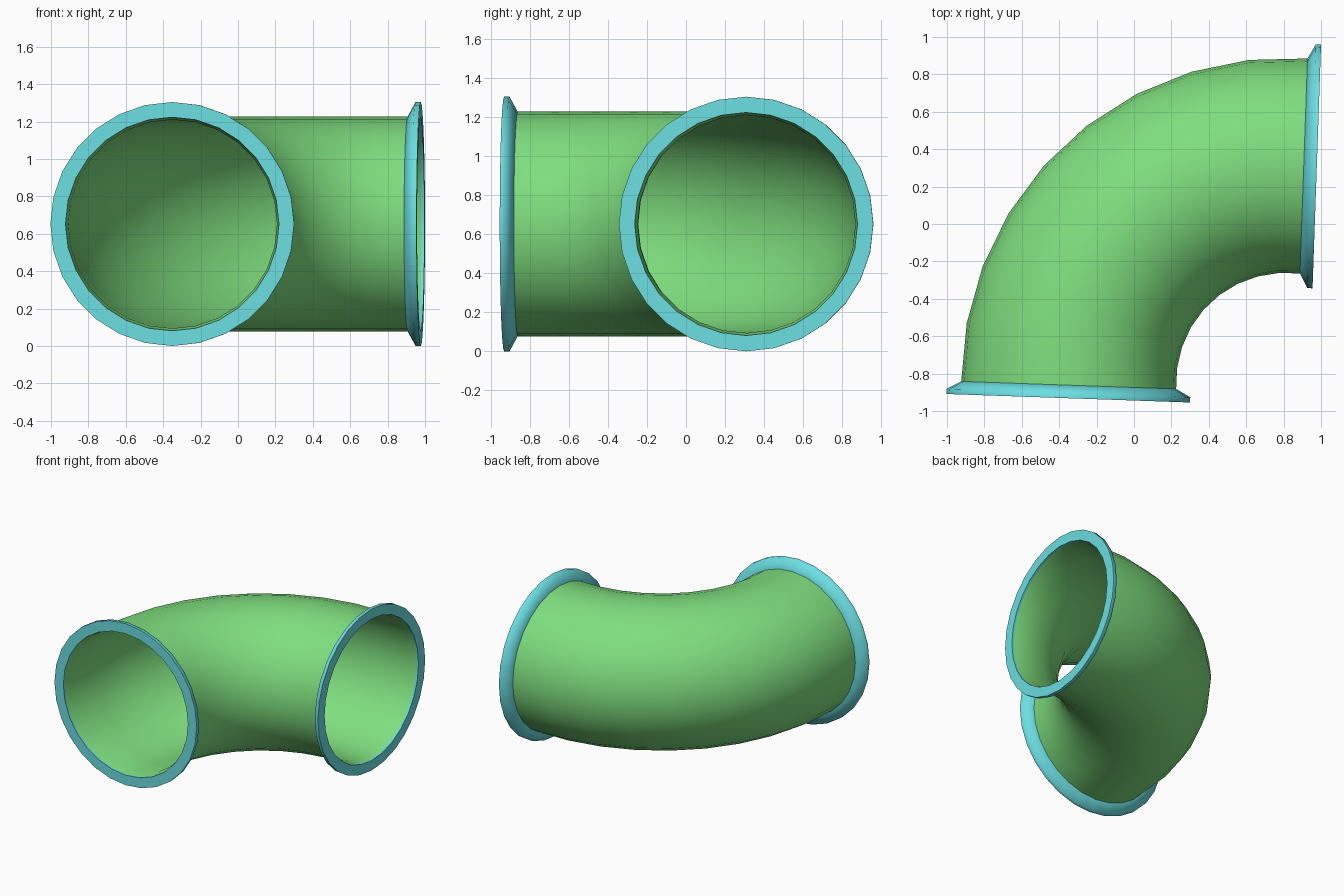
import bpy
import bmesh
from math import sin, cos, pi, radians
from mathutils import Vector

SIDES = 28
STEPS = 9
BEND_CENTRE = Vector((0.865, -0.904, 0.652))
PIPE_R, BORE_R, RIM_R = 0.575, 0.558, 0.652
DEPTH = 0.07
UP = Vector((0, 0, 1))

cube = bpy.data.objects.get("Cube")
if cube:
    bpy.data.objects.remove(cube, do_unlink=True)


def material(name, colour):
    mat = bpy.data.materials.new(name)
    mat.use_nodes = True
    mat.diffuse_color = colour
    mat.node_tree.nodes["Principled BSDF"].inputs["Base Color"].default_value = colour
    return mat


def frame(t):
    """Centre and direction of the bend at t from 0 to 1."""
    a = radians(2 + 90 * t)
    reach = 1.215 + 0.025 * sin(pi * t)
    centre = BEND_CENTRE + reach * Vector((-cos(a), sin(a), 0))
    return centre, Vector((sin(a), cos(a), 0))


def ring(t, radius, shift=0.0):
    """Circle of points across the bend, moved along its direction."""
    centre, along = frame(t)
    side = along.cross(UP)
    centre = centre + along * shift
    return [centre + radius * (side * cos(2 * pi * i / SIDES) + UP * sin(2 * pi * i / SIDES))
            for i in range(SIDES)]


def loft(name, rings, mat, sharp_angle):
    """Closed skin through a loop of rings."""
    bm = bmesh.new()
    loops = [[bm.verts.new(p) for p in r] for r in rings]
    for k, a in enumerate(loops):
        b = loops[(k + 1) % len(loops)]
        for i in range(SIDES):
            j = (i + 1) % SIDES
            bm.faces.new((a[i], a[j], b[j], b[i]))
    bmesh.ops.recalc_face_normals(bm, faces=bm.faces)
    mesh = bpy.data.meshes.new(name)
    bm.to_mesh(mesh)
    bm.free()
    mesh.materials.append(mat)
    obj = bpy.data.objects.new(name, mesh)
    bpy.context.collection.objects.link(obj)
    bpy.ops.object.select_all(action="DESELECT")
    obj.select_set(True)
    bpy.context.view_layer.objects.active = obj
    bpy.ops.object.shade_smooth_by_angle(angle=radians(sharp_angle))


green = material("pipe green", (0.21, 0.73, 0.21, 1))
cyan = material("flange cyan", (0.15, 0.73, 0.76, 1))

# Hollow elbow: outer wall, then back along the bore, with flared mouths
stations = [i / STEPS for i in range(STEPS + 1)]
outer = [ring(0, PIPE_R, -DEPTH)] + [ring(t, PIPE_R) for t in stations] + [ring(1, PIPE_R, DEPTH)]
bore = [ring(t, BORE_R) for t in reversed(stations)]
loft("elbow_pipe", outer + bore, green, 40)

# Chamfered flange at each mouth: (distance from the face, radius)
flange_profile = [(0, PIPE_R - 0.004), (0, RIM_R), (0.028, RIM_R),
                  (DEPTH, PIPE_R), (DEPTH, PIPE_R - 0.004)]
for name, t, sign in (("front_flange", 0, -1), ("left_flange", 1, 1)):
    loft(name, [ring(t, r, sign * (DEPTH - d)) for d, r in flange_profile], cyan, 65)
